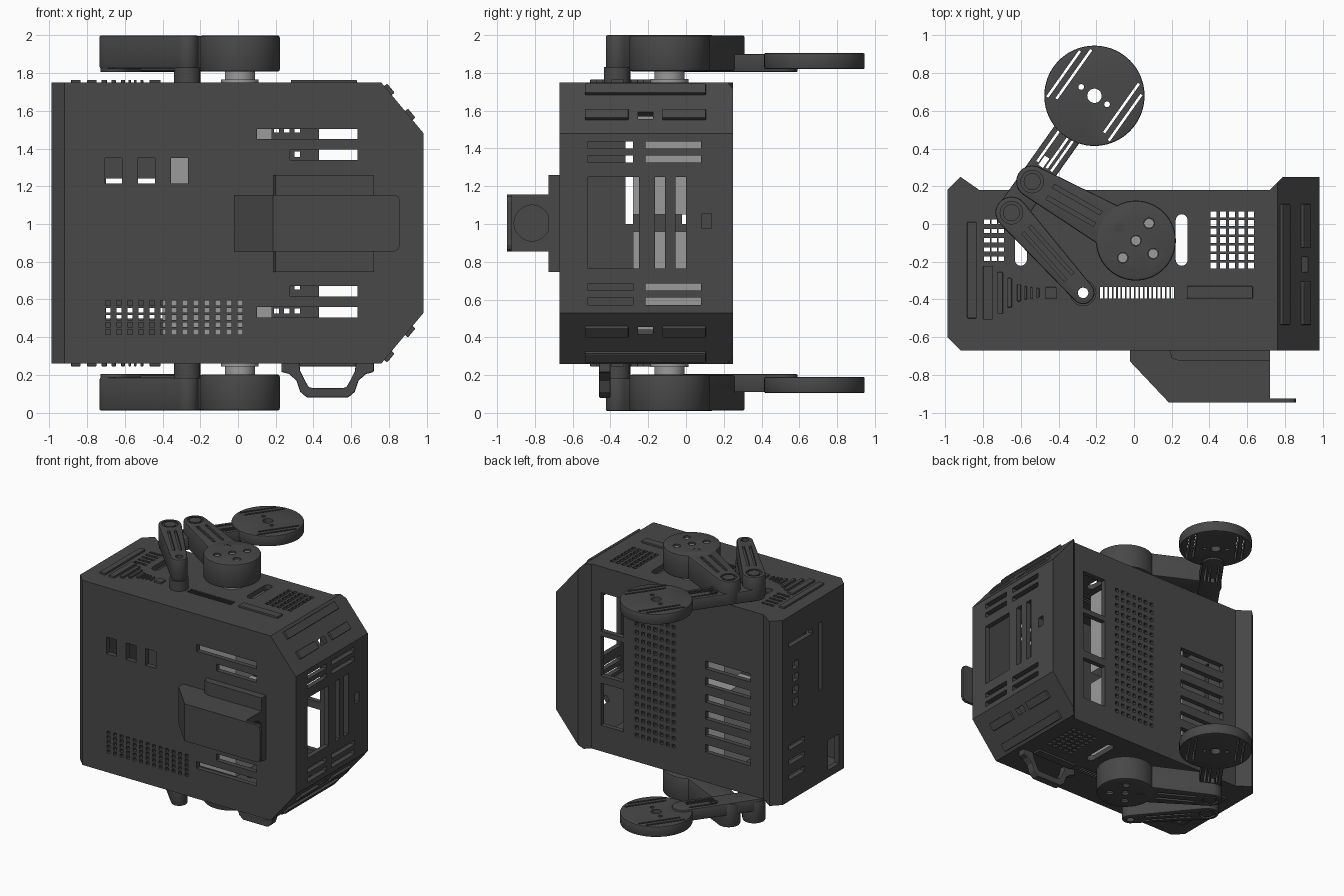
import bpy, bmesh, math
from mathutils import Matrix, Vector

if "Cube" in bpy.data.objects:
    bpy.data.objects.remove(bpy.data.objects["Cube"])

ZC = 1.005  # mirror plane height, used as every object's origin


def mat(name, v):
    m = bpy.data.materials.new(name)
    m.diffuse_color = (v, v, v, 1)
    m.use_nodes = True
    m.node_tree.nodes["Principled BSDF"].inputs["Base Color"].default_value = m.diffuse_color
    return m


DARK, LIGHT = mat("dark_plastic", 0.065), mat("light_metal", 0.33)


def box(bm, x0, x1, y0, y1, z0, z1, both=False):
    c, s = Vector(((x0+x1)/2, (y0+y1)/2, (z0+z1)/2)), (x1-x0, y1-y0, z1-z0, 1)
    bmesh.ops.create_cube(bm, size=1, matrix=Matrix.Translation(c) @ Matrix.Diagonal(s))
    if both:
        box(bm, x0, x1, y0, y1, 2*ZC-z1, 2*ZC-z0)


def obox(bm, c, s, ang, axis='Z'):
    bmesh.ops.create_cube(bm, size=1, matrix=Matrix.Translation(c) @ Matrix.Rotation(ang, 4, axis)
                          @ Matrix.Diagonal((*s, 1)))


def prism(bm, pts, a, b, axis='z'):
    f = {'z': lambda p, h: (p[0], p[1], h), 'y': lambda p, h: (p[0], h, p[1]),
         'x': lambda p, h: (h, p[0], p[1])}[axis]
    lo, hi = ([bm.verts.new(f(p, h)) for p in pts] for h in (a, b))
    faces = [bm.faces.new(lo[::-1]), bm.faces.new(hi)]
    for i in range(len(pts)):
        j = (i+1) % len(pts)
        faces.append(bm.faces.new((lo[i], lo[j], hi[j], hi[i])))
    bmesh.ops.recalc_face_normals(bm, faces=faces)


def circle(c, r, n=48):
    return [(c[0]+r*math.cos(2*math.pi*i/n), c[1]+r*math.sin(2*math.pi*i/n)) for i in range(n)]


def hull(c1, r1, c2, r2, n=14):
    dx, dy = c2[0]-c1[0], c2[1]-c1[1]
    a, p = math.atan2(dy, dx), math.acos((r1-r2)/math.hypot(dx, dy))
    arc = lambda c, r, s, e: [(c[0]+r*math.cos(s+(e-s)*i/n), c[1]+r*math.sin(s+(e-s)*i/n)) for i in range(n+1)]
    return arc(c2, r2, a-p, a+p) + arc(c1, r1, a+p, a+2*math.pi-p)


def modify(o, kind, **kw):
    m = o.modifiers.new(kind, kind)
    for k, v in kw.items():
        setattr(m, k, v)
    bpy.ops.object.select_all(action='DESELECT')
    o.select_set(True)
    bpy.context.view_layer.objects.active = o
    bpy.ops.object.modifier_apply(modifier=m.name)


def make(name, build, material=DARK, bevel=0, cut=None, mirror=False, smooth=False):
    def mesh(nm, fn):
        bm = bmesh.new()
        fn(bm)
        bmesh.ops.translate(bm, verts=bm.verts, vec=(0, 0, -ZC))
        me = bpy.data.meshes.new(nm)
        bm.to_mesh(me)
        bm.free()
        o = bpy.data.objects.new(nm, me)
        o.location.z = ZC
        bpy.context.collection.objects.link(o)
        return o
    o = mesh(name, build)
    o.data.materials.append(material)
    if bevel:
        modify(o, 'BEVEL', width=bevel, segments=2, limit_method='ANGLE', angle_limit=0.7)
    for fn in cut or []:
        c = mesh("cutter", fn)
        c.hide_render = True
        modify(o, 'BOOLEAN', operation='DIFFERENCE', solver='EXACT', object=c)
        bpy.data.objects.remove(c)
    if mirror:
        modify(o, 'MIRROR', use_axis=(False, False, True), use_mirror_merge=False)
    if smooth:
        bpy.ops.object.shade_smooth_by_angle(angle=math.radians(35))
    return o


# Body shell: plan profile with the two right corners sliced off
def sliced(bm, pts, z0, z1, inset):
    prism(bm, pts, z0, z1)
    for s in (1, -1):
        n = Vector((0.27, 0, 0.225*s)).normalized()
        co = Vector((0.76, 0, ZC+0.745*s)) - n*inset
        bmesh.ops.bisect_plane(bm, geom=bm.verts[:]+bm.edges[:]+bm.faces[:], plane_co=co,
                               plane_no=n, clear_outer=True)
        bmesh.ops.holes_fill(bm, edges=[e for e in bm.edges if e.is_boundary])
    bmesh.ops.recalc_face_normals(bm, faces=bm.faces)


def outer(bm):
    sliced(bm, [(-0.99, -0.6), (-0.92, -0.67), (0.985, -0.67), (0.985, 0.25), (0.79, 0.25), (0.72, 0.18),
                (-0.82, 0.18), (-0.92, 0.25), (-0.99, 0.18)], 0.26, 1.75, 0)


def cavity(bm):
    sliced(bm, [(-0.95, -0.58), (-0.9, -0.63), (0.945, -0.63), (0.945, 0.14), (-0.95, 0.14)], 0.3, 1.71, 0.04)


SLOPE = math.atan2(0.27, 0.225)


def on_slope(t, y, s=1):
    return (0.76+0.641*t, y, ZC+s*(0.745-0.769*t))


def openings(bm):
    # front: slots, squares, vent grid
    F = (-0.72, -0.6)
    box(bm, 0.1, 0.635, *F, 1.45, 1.505, True)
    box(bm, 0.275, 0.635, *F, 1.34, 1.395, True)
    for x in (-0.705, -0.53, -0.355):
        box(bm, x, x+0.09, *F, 1.215, 1.35)
    for i in range(13):
        for j in range(5):
            x, z = -0.703+0.0583*i, 0.415+0.0385*j
            box(bm, x, x+0.028, *F, z, z+0.025)
    # back: windows, vent grid, louvre slots
    B = (0.1, 0.23)
    for z0, z1 in ((0.47, 0.81), (0.87, 1.19), (1.23, 1.54)):
        box(bm, 0.43, 0.635, *B, z0, z1)
    for i in range(7):
        for j in range(17):
            x, z = -0.03+0.055*i, 0.46+0.064*j
            box(bm, x, x+0.028, *B, z, z+0.028)
    for j in range(6):
        z = 0.5+0.135*j
        box(bm, -0.7, -0.3, *B, z, z+0.065)
    # right end: window, upright slots, cross slots
    R = (0.9, 1.03)
    box(bm, *R, -0.52, -0.25, 0.765, 1.25)
    box(bm, *R, -0.165, -0.11, 0.765, 1.25)
    box(bm, *R, -0.055, 0.0, 0.765, 1.25)
    box(bm, *R, 0.085, 0.135, 0.975, 1.055)
    for z in (1.325, 1.4):
        box(bm, *R, -0.52, -0.28, z, z+0.038, True)
        box(bm, *R, -0.215, 0.08, z, z+0.038, True)
    for s in (1, -1):
        obox(bm, on_slope(0.2275, -0.215, s), (0.05, 0.08, 0.12), SLOPE*s, 'Y')
    # left end
    L = (-1.03, -0.92)
    for z in (0.43, 0.55, 0.67):
        box(bm, *L, -0.1, 0.1, z, z+0.04)
    box(bm, *L, -0.54, -0.4, 0.32, 0.56)
    box(bm, *L, -0.32, -0.28, 1.0, 1.55)
    box(bm, *L, -0.2, 0.1, 1.5, 1.54)
    for z in (1.0, 1.1, 1.2, 1.3):
        box(bm, *L, -0.02, 0.05, z, z+0.06)
    # top and bottom: grids, fine strip, oval slots, pivot hole
    T = (1.67, 1.8)
    for i in range(5):
        for j in range(7):
            x, y = 0.405+0.05*i, -0.235+0.045*j
            box(bm, x, x+0.032, y, y+0.03, *T, True)
    for i in range(3):
        for j in range(5):
            x, y = -0.795+0.038*i, -0.195+0.049*j
            box(bm, x, x+0.03, y, y+0.022, *T, True)
    for i in range(17):
        box(bm, -0.18+0.0235*i, -0.165+0.0235*i, -0.395, -0.335, *T, True)
    for z0, z1 in (T, (2*ZC-T[1], 2*ZC-T[0])):
        for x in (-0.6, 0.253):
            prism(bm, hull((x, -0.19), 0.032, (x, 0.02), 0.032, 6), z0, z1)
        prism(bm, circle((-0.27, -0.365), 0.028, 16), z0, z1)


make("body_shell", outer, cut=[cavity, openings])


# Raised ribs on top, bottom and the sloped corners
def ribs(bm):
    box(bm, -0.885, -0.835, -0.5, 0.01, 1.74, 1.765)
    for x, w, h in ((-0.775, .05, .285), (-0.71, .03, .22), (-0.66, .024, .155), (-0.61, .02, .09),
                    (-0.575, .014, .07), (-0.545, .014, .06), (-0.51, .016, .05), (-0.44, .06, .06)):
        box(bm, x-w/2, x+w/2, -0.365-h/2, -0.365+h/2, 1.74, 1.765)
    box(bm, 0.28, 0.63, -0.395, -0.33, 1.74, 1.765)
    for t, y0, y1 in ((0.055, -0.535, 0.105), (0.2275, -0.535, -0.305), (0.2275, -0.125, 0.105)):
        obox(bm, on_slope(t, (y0+y1)/2), (0.062, y1-y0, 0.04), SLOPE, 'Y')


make("raised_ribs", ribs, bevel=0.004, mirror=True)

# Front pouch: mounting plate, wedge shaped housing and flat tab
make("pouch_plate", lambda bm: prism(bm, [(0.185, -0.66), (0.2, -0.71), (0.24, -0.727), (0.72, -0.727),
                                          (0.72, -0.66)], 0.745, 1.26))
make("pouch_housing", lambda bm: prism(bm, [(-0.02, -0.66), (-0.02, -0.73), (0.185, -0.947), (0.72, -0.947),
                                            (0.72, -0.66)], 0.855, 1.155),
     cut=[lambda bm: prism(bm, circle((-0.815, ZC), 0.095), 0.66, 0.75, 'x')])
make("pouch_tab", lambda bm: prism(bm, [(0.7, 0.855), (0.83, 0.855), (0.85, 0.865), (0.86, 0.89), (0.86, 1.12),
                                        (0.85, 1.145), (0.83, 1.155), (0.7, 1.155)], -0.947, -0.925, 'y'))

# Bottom carry handle
half = [(0, 0.08), (0.11, 0.08), (0.145, 0.11), (0.165, 0.17), (0.205, 0.205), (0.245, 0.215), (0.245, 0.265),
        (0.15, 0.265), (0.145, 0.22), (0.12, 0.17), (0.1, 0.135), (0.08, 0.13), (0, 0.13)]
loop = half[1:-1]
make("carry_handle", lambda bm: prism(bm, [(0.475+x, z) for x, z in loop] + [(0.475-x, z) for x, z in loop[::-1]],
                                      -0.46, -0.4, 'y'), bevel=0.006)

# Internal drive units
make("drive_unit", lambda bm: box(bm, -0.4, 0.18, -0.28, 0.08, 1.05, 1.7), LIGHT, mirror=True)

# Leg linkage, built on top and mirrored below
HUB, KNEE, ELBOW, PIVOT, WHEEL = (0.01, -0.088), (-0.65, 0.06), (-0.54, 0.225), (-0.27, -0.365), (-0.21, 0.68)
BOLTS = [HUB] + [(HUB[0]+0.115*math.cos(a), HUB[1]+0.115*math.sin(a)) for a in (0.92+k*math.pi/2 for k in range(4))]


def slots(c1, c2, rows, z0, z1):
    """Cutter of straight slots given as (start, end, offset, width) along the line c1-c2."""
    d = Vector(c2) - Vector(c1)
    u = d.normalized()
    n = Vector((-u.y, u.x))

    def fn(bm):
        for s, e, off, w in rows:
            p = Vector(c1) + u*(s+e)/2 + n*off
            obox(bm, (p.x, p.y, (z0+z1)/2), (e-s, w, z1-z0), math.atan2(u.y, u.x))
    return fn


def discs(cs, r, z0, z1):
    return lambda bm: [prism(bm, circle(c, r, 24), z0, z1) for c in cs]


make("hub_shaft", lambda bm: prism(bm, circle(HUB, 0.08), 1.74, 1.83), LIGHT, mirror=True, smooth=True)
make("hub_flange", lambda bm: prism(bm, circle(HUB, 0.1), 1.74, 1.767), LIGHT, mirror=True, smooth=True)
make("hub_motor", lambda bm: prism(bm, circle(HUB, 0.212, 64), 1.808, 2.0), bevel=0.012,
     cut=[discs(BOLTS, 0.028, 1.975, 2.05)], mirror=True, smooth=True)
make("hub_bolts", discs(BOLTS, 0.026, 1.9, 1.985), LIGHT, mirror=True, smooth=True)

far = (HUB[0]-0.16*0.87, HUB[1]+0.16*0.49)
make("upper_arm", lambda bm: prism(bm, hull(far, 0.115, ELBOW, 0.085), 1.81, 1.998), bevel=0.01,
     cut=[slots(ELBOW, HUB, [(0.11, 0.4, o, 0.022) for o in (-0.035, 0.035)], 1.98, 2.05),
          discs([ELBOW], 0.06, 1.985, 2.05)], mirror=True, smooth=True)
make("lower_arm", lambda bm: prism(bm, hull(KNEE, 0.085, PIVOT, 0.06), 1.825, 2.0), bevel=0.01,
     cut=[slots(KNEE, PIVOT, [(0.12, 0.46, o, 0.018) for o in (-0.025, 0.025)], 1.98, 2.05),
          discs([KNEE], 0.06, 1.985, 2.05), discs([PIVOT], 0.028, 1.8, 2.05)], mirror=True, smooth=True)
make("joint_bolts", discs([KNEE, ELBOW], 0.045, 1.95, 1.998), mirror=True, smooth=True)
make("pivot_post", lambda bm: prism(bm, circle(PIVOT, 0.07), 1.745, 1.83),
     cut=[discs([PIVOT], 0.028, 1.7, 1.9)], mirror=True, smooth=True)

# Shin with foot disc
make("shin", lambda bm: prism(bm, hull(KNEE, 0.08, (-0.33, 0.511), 0.08)[:], 1.805, 1.9),
     cut=[slots(KNEE, WHEEL, [(0.3, 0.52, o, 0.014) for o in (-0.045, -0.015, 0.045)]
                + [(0.29, 0.35, 0.016, 0.03)], 1.7, 2.0)], bevel=0.006, mirror=True, smooth=True)
rows = [(-0.15, 0.15, o, 0.014) for o in (-0.2, 0.2)] + [(-0.13, 0.19, o, 0.014) for o in (-0.155, 0.155)]
make("foot_disc", lambda bm: prism(bm, circle(WHEEL, 0.266, 72), 1.82, 1.905), bevel=0.008,
     cut=[slots(WHEEL, (WHEEL[0]+0.579, WHEEL[1]+0.816), rows, 1.7, 2.0), discs([WHEEL], 0.038, 1.7, 2.0),
          discs([(-0.28, 0.727), (-0.143, 0.635)], 0.015, 1.7, 2.0)], mirror=True, smooth=True)
